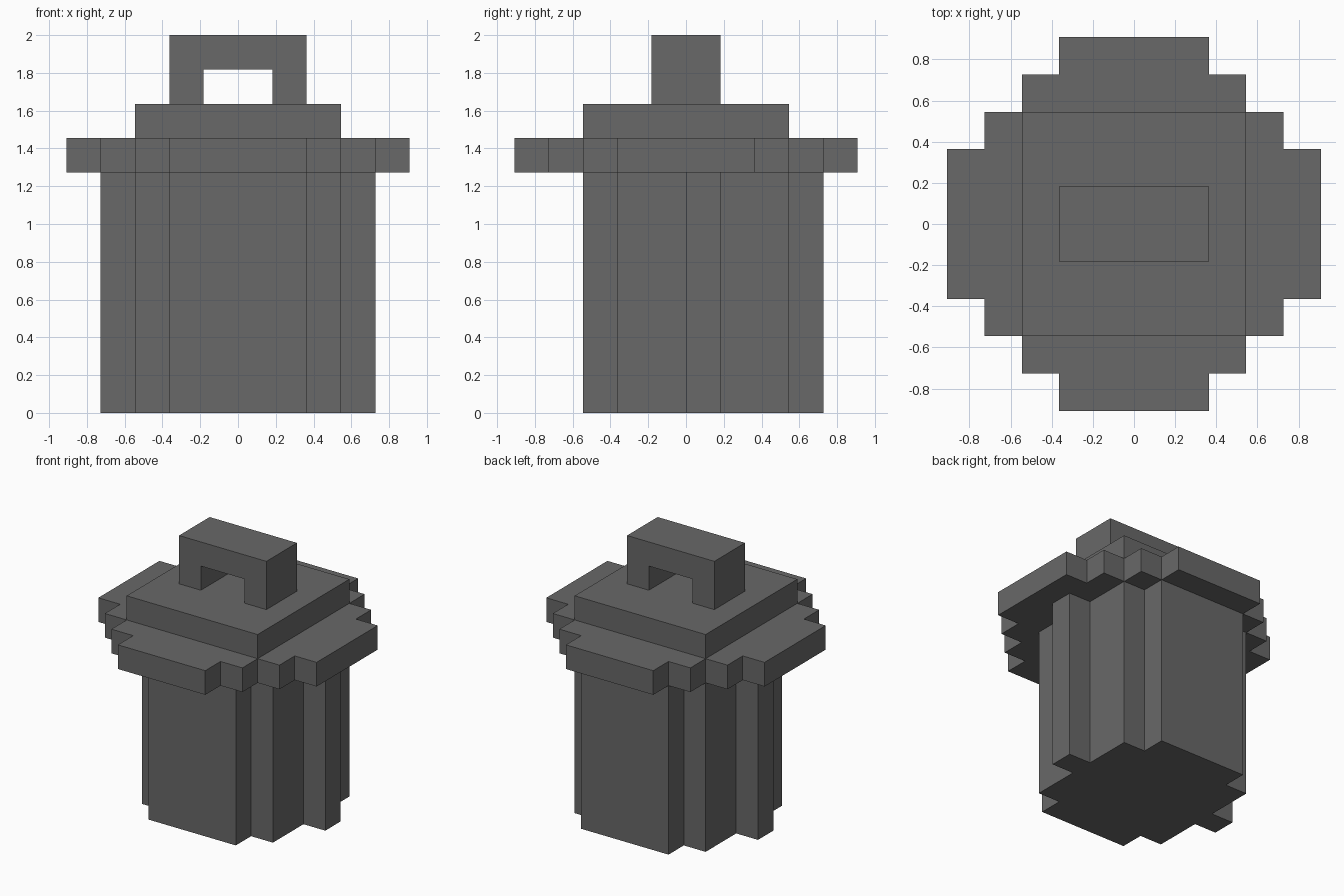
import bpy
import bmesh
from mathutils import Vector

U = 2 / 11  # one block of the stepped grid

cube = bpy.data.objects.get("Cube")
if cube:
    bpy.data.objects.remove(cube, do_unlink=True)

grey = bpy.data.materials.new("dark grey metal")
grey.use_nodes = True
GREY = (0.14, 0.14, 0.14, 1)
grey.diffuse_color = GREY
grey.node_tree.nodes["Principled BSDF"].inputs["Base Color"].default_value = GREY


def prism(name, outline, offset):
    """Extrude a flat outline (grid units) along the offset vector."""
    bm = bmesh.new()
    face = bm.faces.new([bm.verts.new(Vector(p) * U) for p in outline])
    grown = bmesh.ops.extrude_face_region(bm, geom=[face], use_keep_orig=True)
    verts = [g for g in grown["geom"] if isinstance(g, bmesh.types.BMVert)]
    bmesh.ops.translate(bm, verts=verts, vec=Vector(offset) * U)
    bmesh.ops.recalc_face_normals(bm, faces=bm.faces)
    mesh = bpy.data.meshes.new(name)
    bm.to_mesh(mesh)
    bm.free()
    mesh.materials.append(grey)
    obj = bpy.data.objects.new(name, mesh)
    bpy.context.collection.objects.link(obj)
    return obj


def stepped_outline(bands, z):
    """Outline of stacked (half width, y min, y max) bands, narrowest first."""
    side = []
    for i, (w, y0, _) in enumerate(bands):
        side.append((w, y0))
        if i + 1 < len(bands):
            side.append((w, bands[i + 1][1]))
    for i in range(len(bands) - 1, -1, -1):
        w, _, y1 = bands[i]
        if i + 1 < len(bands):
            side.append((w, bands[i + 1][2]))
        side.append((w, y1))
    return ([(x, y, z) for x, y in side]
            + [(-x, y, z) for x, y in reversed(side)])


# Bin body with stepped corners
prism("bin_body", stepped_outline([(2, -3, 4), (3, -2, 3), (4, 0, 1)], 0), (0, 0, 7))

# Wide stepped lid brim
prism("lid_brim", stepped_outline([(2, -5, 5), (3, -4, 4), (4, -3, 3), (5, -2, 2)], 7), (0, 0, 1))

# Square raised lid
prism("lid_top", stepped_outline([(3, -3, 3)], 8), (0, 0, 1))

# Arched handle
arch = [(-2, 9), (-1, 9), (-1, 10), (1, 10), (1, 9), (2, 9), (2, 11), (-2, 11)]
prism("lid_handle", [(x, -1, z) for x, z in arch], (0, 2, 0))
